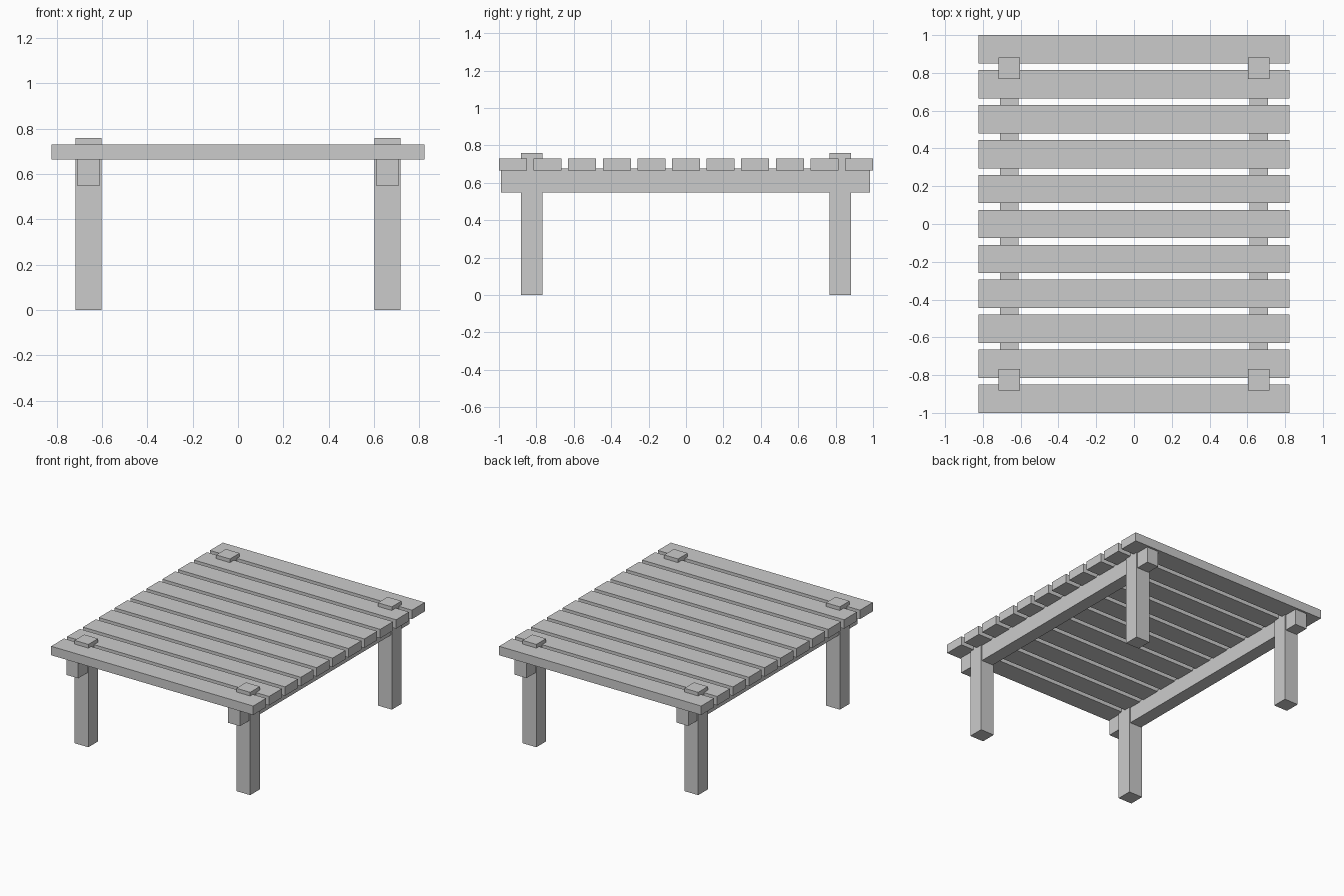
import bpy

if "Cube" in bpy.data.objects:
    bpy.data.objects.remove(bpy.data.objects["Cube"])


def box(name, center, size):
    """Axis-aligned box with its real dimensions baked into the mesh."""
    bpy.ops.mesh.primitive_cube_add(size=1, location=center)
    obj = bpy.context.object
    obj.name = name
    obj.scale = size
    bpy.ops.object.transform_apply(location=False, rotation=False, scale=True)
    return obj


SLATS, PITCH = 11, 0.185
LEG_X, LEG_Y, LEG_W, LEG_H = 0.66, 0.825, 0.113, 0.758
BEAM_BOTTOM, BEAM_TOP = 0.547, 0.675
SLAT_BOTTOM, SLAT_TOP = 0.665, 0.731

# Top slats running left to right
for i in range(SLATS):
    y = (i - (SLATS - 1) / 2) * PITCH
    box(f"top_slat_{i + 1}", (0, y, (SLAT_BOTTOM + SLAT_TOP) / 2),
        (1.648, 0.15, SLAT_TOP - SLAT_BOTTOM))

for side, sx in (("left", -1), ("right", 1)):
    # Beam under the slats on each side
    box(f"{side}_beam", (sx * LEG_X, -0.002, (BEAM_BOTTOM + BEAM_TOP) / 2),
        (0.097, 1.974, BEAM_TOP - BEAM_BOTTOM))
    # Legs, poking slightly through the top
    for end, sy in (("front", -1), ("back", 1)):
        box(f"{end}_{side}_leg", (sx * LEG_X, sy * LEG_Y, LEG_H / 2),
            (LEG_W, LEG_W, LEG_H))
